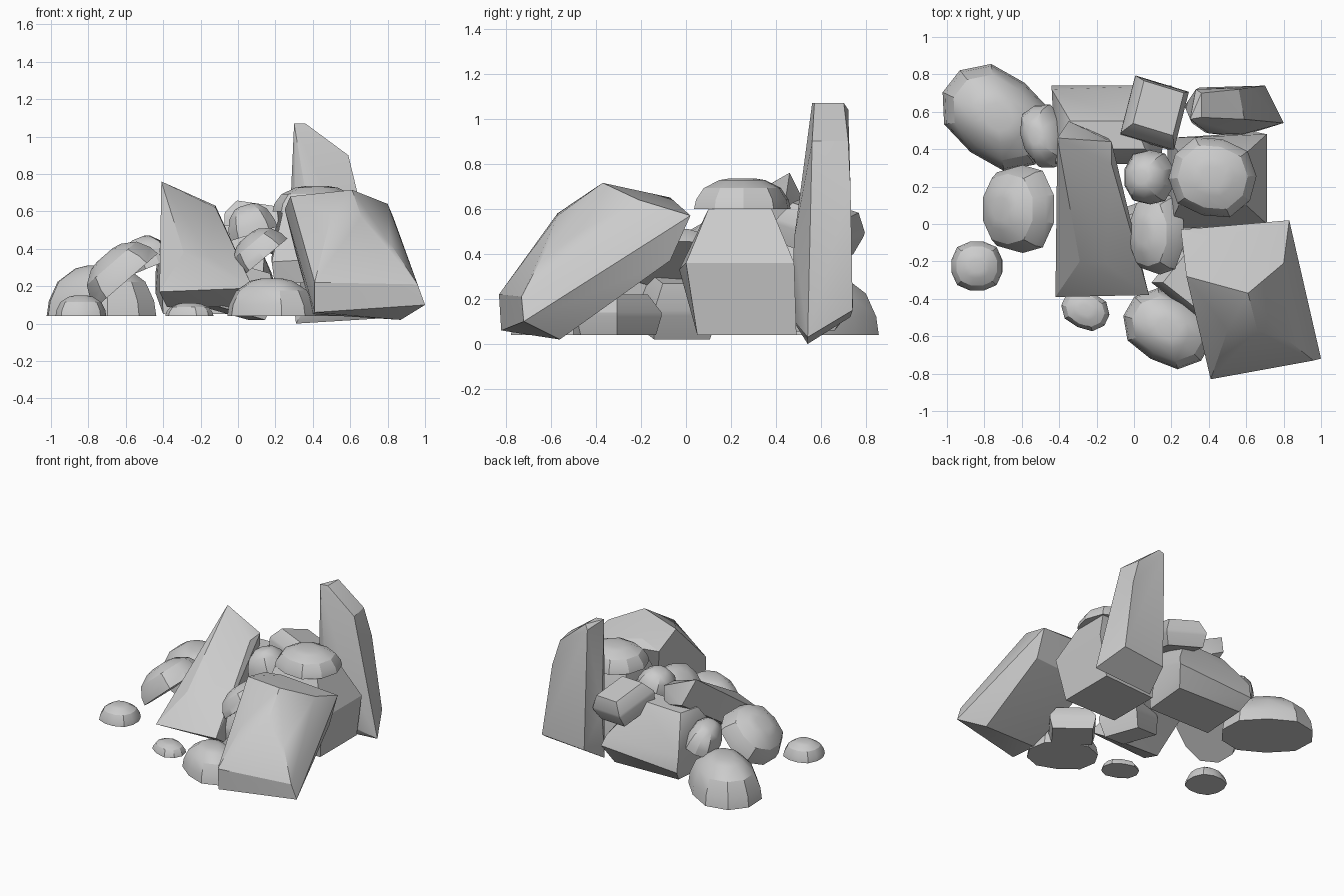
import bpy, bmesh
from math import cos, sin, pi, radians
from mathutils import Vector, Euler

if "Cube" in bpy.data.objects:
    bpy.data.objects.remove(bpy.data.objects["Cube"])


def hull(name, pts):
    """Convex rock wrapped around a few corner points."""
    bm = bmesh.new()
    for p in pts:
        bm.verts.new(p)
    res = bmesh.ops.convex_hull(bm, input=bm.verts[:])
    junk = {v for v in res["geom_interior"] + res["geom_unused"]
            if isinstance(v, bmesh.types.BMVert) and v.is_valid}
    bmesh.ops.delete(bm, geom=list(junk), context='VERTS')
    bmesh.ops.dissolve_limit(bm, angle_limit=radians(2), verts=bm.verts[:], edges=bm.edges[:])
    bmesh.ops.recalc_face_normals(bm, faces=bm.faces[:])
    me = bpy.data.meshes.new(name)
    bm.to_mesh(me)
    bm.free()
    ob = bpy.data.objects.new(name, me)
    bpy.context.collection.objects.link(ob)
    bpy.context.view_layer.objects.active = ob
    ob.select_set(True)
    bpy.ops.object.shade_smooth_by_angle(angle=radians(28))
    ob.select_set(False)


def stone(name, base, size, tilt=(0, 0), turn=0, n=10):
    """Flat-bottomed rounded stone: rings shrinking towards the top."""
    rot = Euler((radians(tilt[0]), radians(tilt[1]), 0)).to_matrix()
    spin = Euler((0, 0, radians(turn))).to_matrix()
    pts = []
    for h, r in ((0, 1), (.3, .96), (.68, .8), (.94, .48), (1, .26)):
        for i in range(n):
            a = 2 * pi * (i + .5) / n
            c, s = cos(a), sin(a)
            k = r / (abs(c) ** 2.6 + abs(s) ** 2.6) ** (1 / 2.6)   # squarish oval
            p = Vector((k * c * size[0] / 2, k * s * size[1] / 2, h * size[2]))
            pts.append(Vector(base) + rot @ (spin @ p))
    hull(name, pts)


def block(name, lo, hi, tilt=(0, 0, 0), foot=.88, cap=.62):
    """Chunky boulder: narrow foot, full waist, bevelled cap."""
    lo, hi = Vector(lo), Vector(hi)
    mid, half = (lo + hi) / 2, (hi - lo) / 2
    rot = Euler([radians(t) for t in tilt]).to_matrix()
    pts = []
    for h, s in ((-1, foot), (-.1, 1), (.12, 1), (1, cap)):
        for sx in (-1, 1):
            for sy in (-1, 1):
                pts.append(mid + rot @ Vector((sx * s * half.x, sy * s * half.y, h * half.z)))
    hull(name, pts)


# Big slab leaning at the front right
hull("front_slab", [
    (.41, -.82, .06), (1.0, -.72, .10), (.87, -.56, .02), (.40, -.60, .05),
    (.41, -.83, .22), (.96, -.73, .21), (.43, -.65, .42), (.82, -.62, .42),
    (.50, -.57, .58), (.66, -.57, .57), (.61, -.37, .715), (.28, -.28, .68),
    (.80, -.21, .64), (.25, -.03, .61), (.42, -.07, .65), (.83, .02, .57),
    (.82, -.07, .37), (.31, -.11, .37)])

# Long slab leaning backwards left of centre
hull("leaning_slab", [
    (-.42, -.39, .17), (.08, -.38, .19), (.04, -.22, .09), (-.38, -.20, .09),
    (-.29, -.20, .38), (-.15, -.21, .36), (-.41, .46, .76), (-.12, .44, .63),
    (-.35, .55, .58), (-.14, .46, .50), (-.12, .32, .62)])

# Tall upright pillar at the back
hull("pillar", [
    (.31, .54, 0), (.80, .54, .03), (.70, .74, .15), (.35, .73, .12),
    (.38, .49, .12), (.56, .465, .12), (.40, .485, .47), (.58, .48, .47),
    (.27, .63, .40), (.30, .56, 1.07), (.33, .72, 1.04), (.36, .57, 1.07),
    (.36, .70, 1.07), (.59, .56, .90), (.56, .72, .90), (.63, .58, .71), (.62, .73, .70)])

# Boulder carrying the pile on the right
hull("right_boulder", [
    (.22, .05, .04), (.66, .05, .04), (.66, .49, .04), (.22, .46, .04),
    (.18, -.03, .33), (.71, 0, .36), (.71, .48, .36), (.18, .46, .36),
    (.24, .10, .60), (.60, .10, .60), (.60, .38, .60), (.24, .38, .60)])

# Boulder at the back
hull("back_boulder", [
    (-.40, .32, .05), (.12, .32, .05), (.14, .66, .06), (-.40, .66, .07),
    (-.44, .74, .16), (.20, .74, .20), (.18, .71, .27), (-.44, .72, .28),
    (-.42, .32, .40), (.14, .32, .36), (-.38, .40, .52), (.06, .40, .53),
    (-.34, .55, .52), (0, .55, .53)])

# Boulders half hidden beneath the pile, and a tilted one on top of the back boulder
block("under_boulder", (-.14, -.20, .05), (.16, .10, .30), (0, 15, 20), cap=.7)
block("wedge_boulder", (.14, -.44, .04), (.46, -.18, .22), (0, 0, -38), cap=.7)
block("back_top_boulder", (-.04, .43, .42), (.26, .76, .61), (-18, 8, -17), cap=.75)

# Rounded stones lying on the ground
stone("back_left_stone", (-.73, .57, .04), (.64, .47, .27), turn=-38)
stone("front_stone", (.18, -.56, .04), (.49, .37, .20), turn=-30)
stone("small_front_stone", (-.26, -.46, .04), (.26, .20, .07), turn=-25)
stone("small_left_stone", (-.84, -.225, .04), (.275, .265, .11), n=12)

# Rounded stones resting on others
stone("cap_stone", (.42, .25, .60), (.46, .42, .135), turn=-15)
stone("upper_stone", (.085, .25, .48), (.27, .29, .16), tilt=(0, -17))
stone("middle_stone", (.14, -.05, .35), (.33, .44, .15), tilt=(0, -40))
stone("left_tilted_stone", (-.595, .08, .23), (.45, .47, .18), tilt=(0, -41))
stone("left_small_stone", (-.47, .47, .30), (.24, .35, .17), tilt=(0, -22), turn=18)
